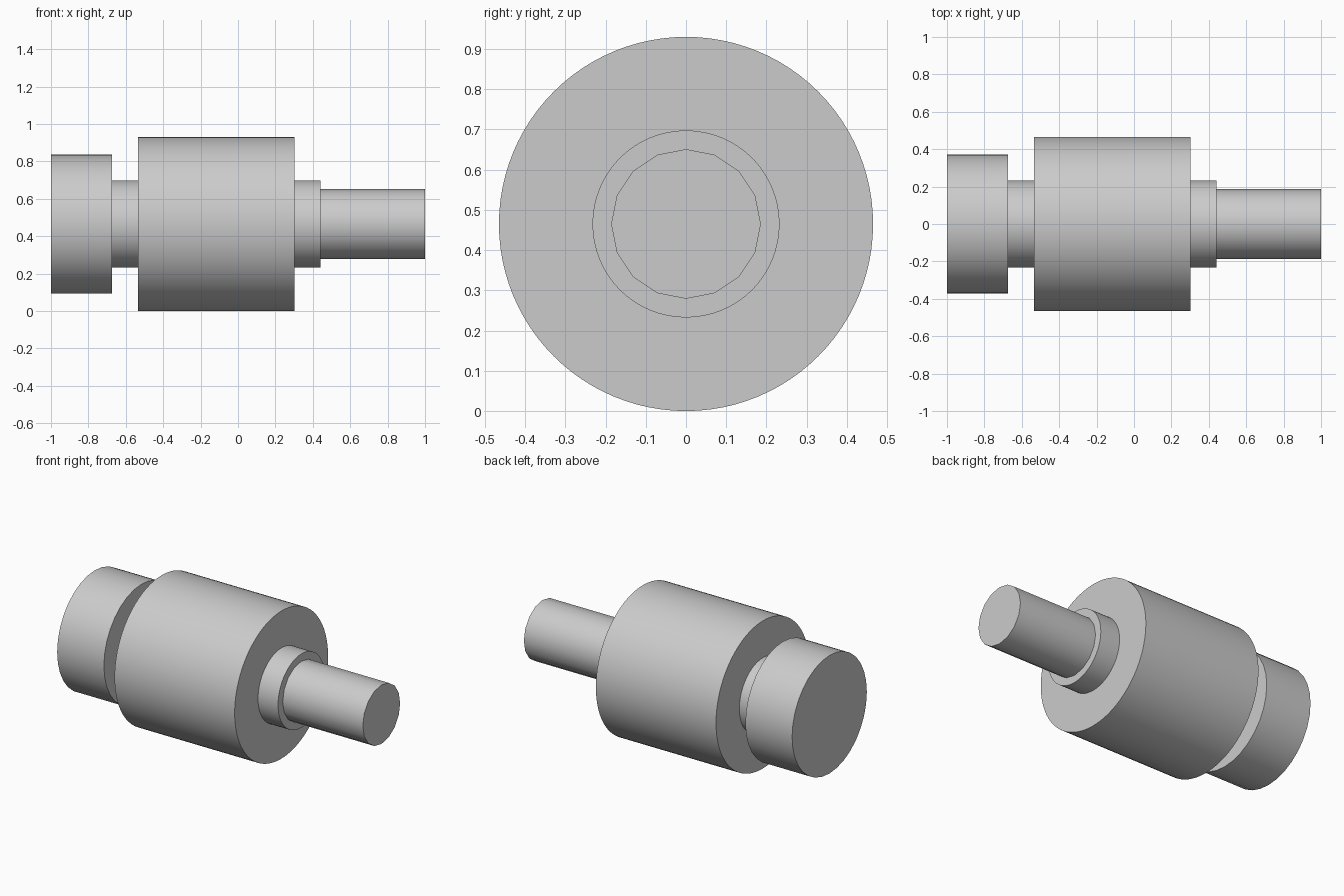
import bpy
import math

cube = bpy.data.objects.get("Cube")
if cube:
    bpy.data.objects.remove(cube, do_unlink=True)

UNIT = 2 / 43          # all sizes are whole multiples of this
AXIS_Z = 10 * UNIT     # the widest drum rests on the ground

# Plain grey metal
grey = bpy.data.materials.new("grey_metal")
grey.use_nodes = True
grey.diffuse_color = (0.6, 0.6, 0.6, 1)
grey.node_tree.nodes["Principled BSDF"].inputs["Base Color"].default_value = grey.diffuse_color


def turned_section(name, start, length, radius, sides):
    """Cylinder along x, starting at the given distance from the -x end."""
    bpy.ops.mesh.primitive_cylinder_add(
        vertices=sides, radius=radius * UNIT, depth=length * UNIT,
        location=(-1 + (start + length / 2) * UNIT, 0, AXIS_Z),
        rotation=(0, math.pi / 2, 0))
    obj = bpy.context.object
    obj.name = name
    obj.data.materials.append(grey)
    bpy.ops.object.transform_apply(location=False, rotation=True, scale=True)
    bpy.ops.object.shade_smooth_by_angle(angle=math.radians(35))


# Sections from the -x end to the +x end: name, length, radius, sides
sections = [
    ("end_flange", 7, 8, 32),
    ("neck", 3, 5, 64),
    ("main_drum", 18, 10, 96),
    ("collar", 3, 5, 64),
    ("shaft", 12, 4, 16),
]
start = 0
for name, length, radius, sides in sections:
    turned_section(name, start, length, radius, sides)
    start += length
